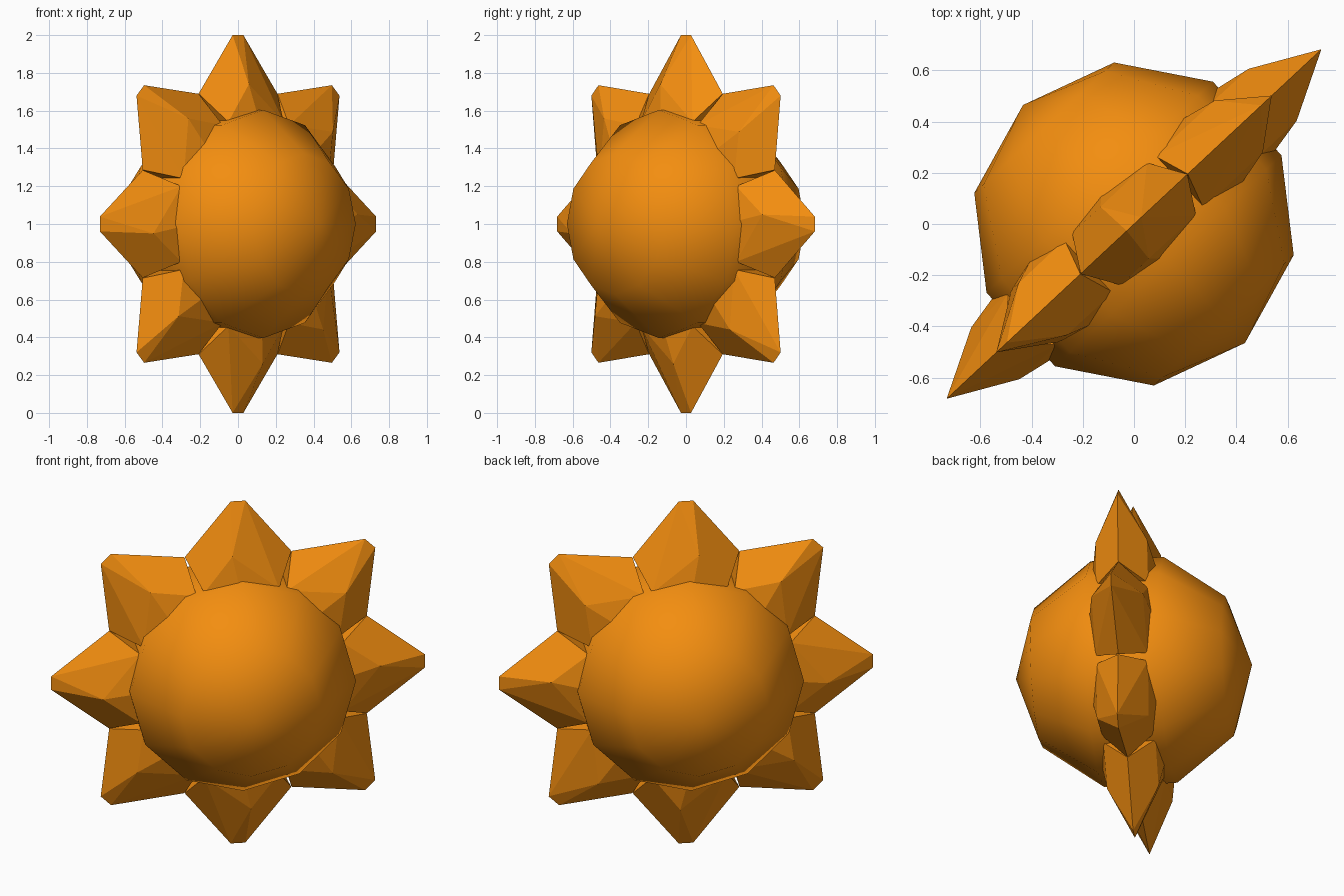
import bpy, bmesh, math
from mathutils import Matrix

if "Cube" in bpy.data.objects:
    bpy.data.objects.remove(bpy.data.objects["Cube"])

# shared frame: the spiked ring stands upright, turned about z
FRAME = Matrix.Translation((0, 0, 1)) @ Matrix.Rotation(math.radians(43), 4, 'Z')

mat = bpy.data.materials.new("orange")
mat.diffuse_color = (0.9, 0.27, 0.005, 1)
mat.use_nodes = True
mat.node_tree.nodes["Principled BSDF"].inputs["Base Color"].default_value = mat.diffuse_color


def add_object(name, bm, smooth=False):
    bmesh.ops.recalc_face_normals(bm, faces=bm.faces)
    for f in bm.faces:
        f.smooth = smooth
    me = bpy.data.meshes.new(name)
    bm.to_mesh(me)
    bm.free()
    me.materials.append(mat)
    ob = bpy.data.objects.new(name, me)
    bpy.context.collection.objects.link(ob)
    return ob


# round core: coarse smooth ball with its poles facing out of the ring plane
bm = bmesh.new()
bmesh.ops.create_uvsphere(bm, u_segments=12, v_segments=5, radius=0.635)
bm.transform(FRAME @ Matrix.Rotation(math.radians(90), 4, 'X'))
add_object("core_ball", bm, smooth=True)


# faceted spike with a short chisel edge at the tip
def spike(index):
    k = -1 if index % 2 == 0 else 1
    pts = [(-0.039, 0, 1), (0.039, 0, 1), (0, 0, 0.2)]
    for s in (-1, 1):
        pts += [(0.285 * s, 0, 0.69),
                (0.05 * k, 0.138 * s, 0.74),
                (0, 0.185 * s, 0.5),
                (0.2, 0.14 * s, 0.54),
                (-0.2, 0.14 * s, 0.54)]
    bm = bmesh.new()
    for p in pts:
        bm.verts.new(p)
    bmesh.ops.convex_hull(bm, input=bm.verts)
    bmesh.ops.dissolve_limit(bm, angle_limit=math.radians(2),
                             verts=bm.verts, edges=bm.edges)
    bm.transform(FRAME @ Matrix.Rotation(math.radians(45 * index), 4, 'Y'))
    add_object(f"spike_{index + 1}", bm)


for i in range(8):
    spike(i)
